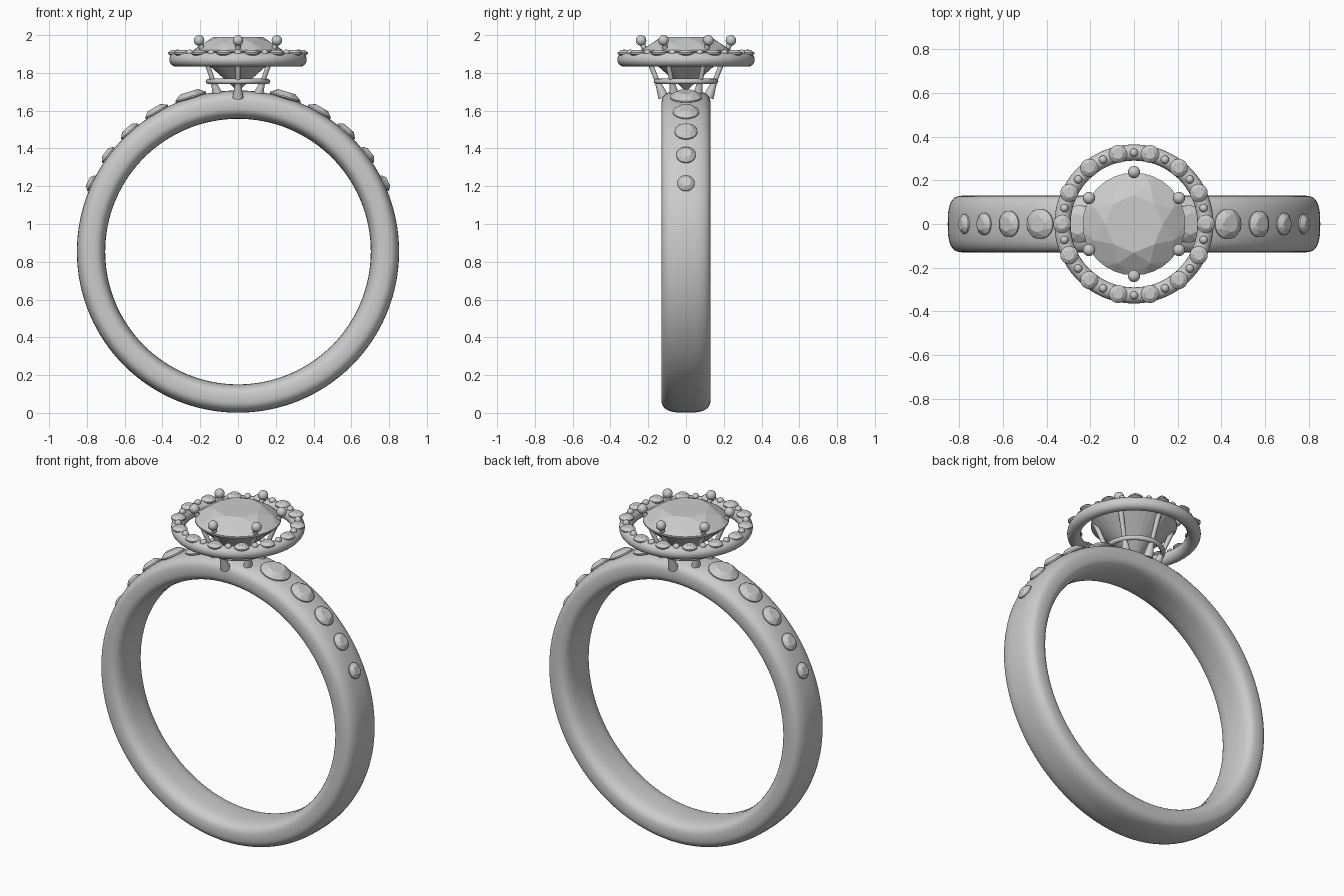
import bpy, bmesh, math
from mathutils import Vector, Matrix

if "Cube" in bpy.data.objects:
    bpy.data.objects.remove(bpy.data.objects["Cube"])

RING_Z = 0.854


def finish(name, bm, smooth=True, matrix=None):
    bmesh.ops.recalc_face_normals(bm, faces=bm.faces)
    me = bpy.data.meshes.new(name)
    bm.to_mesh(me)
    bm.free()
    for p in me.polygons:
        p.use_smooth = smooth
    ob = bpy.data.objects.new(name, me)
    bpy.context.collection.objects.link(ob)
    if matrix:
        ob.matrix_world = matrix
    return ob


def sweep(name, section, steps, matrix=None):
    """Revolve a closed (radius, height) section around z."""
    bm = bmesh.new()
    rings = []
    for i in range(steps):
        a = 2 * math.pi * i / steps
        rings.append([bm.verts.new((r * math.cos(a), r * math.sin(a), h)) for r, h in section])
    n = len(section)
    for i in range(steps):
        p, q = rings[i], rings[(i + 1) % steps]
        for j in range(n):
            k = (j + 1) % n
            bm.faces.new((p[j], q[j], q[k], p[k]))
    return finish(name, bm, True, matrix)


def oval(r, z, a, b, n, power=2.0):
    pts = []
    for i in range(n):
        t = 2 * math.pi * i / n
        c, s = math.cos(t), math.sin(t)
        e = 2 / power
        pts.append((r + a * math.copysign(abs(c) ** e, c), z + b * math.copysign(abs(s) ** e, s)))
    return pts


def gem(name, r, crown, depth, matrix, girdle=0.0):
    """Brilliant cut: hull of table, kite, girdle and pavilion points."""
    bm = bmesh.new()

    def ring(n, rad, z, off):
        for i in range(n):
            a = 2 * math.pi * (i + off) / n
            bm.verts.new((rad * math.cos(a), rad * math.sin(a), z))
    ring(8, r * 0.56, crown, 0)
    ring(8, r * 0.83, crown * 0.56, 0.5)
    ring(32, r, girdle, 0)
    ring(32, r, -girdle - 0.001, 0)
    bm.verts.new((0, 0, -depth))
    bmesh.ops.convex_hull(bm, input=bm.verts)
    bmesh.ops.dissolve_limit(bm, angle_limit=0.01, verts=bm.verts, edges=bm.edges)
    return finish(name, bm, False, matrix)


def ball(name, loc, r):
    bm = bmesh.new()
    bmesh.ops.create_uvsphere(bm, u_segments=16, v_segments=10, radius=r)
    return finish(name, bm, True, Matrix.Translation(loc))


def rod(name, p, q, r1, r2):
    p, q = Vector(p), Vector(q)
    bm = bmesh.new()
    bmesh.ops.create_cone(bm, cap_ends=True, segments=16, radius1=r1, radius2=r2, depth=(q - p).length)
    rot = (q - p).to_track_quat('Z', 'Y').to_matrix().to_4x4()
    return finish(name, bm, True, Matrix.Translation((p + q) / 2) @ rot)


# Band: soft rectangular section swept around the y axis
sweep("band", oval(0.778, 0, 0.075, 0.13, 40, 2.9), 128,
      Matrix.Translation((0, 0, RING_Z)) @ Matrix.Rotation(math.pi / 2, 4, 'X'))

# Shoulder stones, graduated down both sides
for side in (-1, 1):
    for deg, r in ((17, 0.085), (30.2, 0.069), (42, 0.06), (53.3, 0.051), (65, 0.045)):
        m = (Matrix.Translation((0, 0, RING_Z)) @ Matrix.Rotation(side * math.radians(deg), 4, 'Y')
             @ Matrix.Translation((0, 0, 0.856)))
        gem("shoulder_stone", r, 0.012 + r * 0.2, r * 0.7, m, 0.003)

# Halo ring with alternating stones and beads
sweep("halo_ring", oval(0.327, 1.87, 0.037, 0.037, 20), 96)
for i in range(14):
    a = 2 * math.pi * i / 14
    gem("halo_stone", 0.041, 0.018, 0.03,
        Matrix.Translation((0.329 * math.cos(a), 0.329 * math.sin(a), 1.904)), 0.003)
    b = a + math.pi / 14
    ball("halo_bead", (0.327 * math.cos(b), 0.327 * math.sin(b), 1.905), 0.019)

# Centre stone
gem("centre_stone", 0.235, 0.072, 0.215, Matrix.Translation((0, 0, 1.918)), 0.004)

# Basket ring and six tapered prongs with ball tips
sweep("basket_ring", oval(0.157, 1.755, 0.014, 0.014, 12), 64)
for i in range(6):
    a = math.radians(30 + 60 * i)
    c, s = math.cos(a), math.sin(a)
    rod("prong", (0.148 * c, 0.148 * s, 1.745), (0.238 * c, 0.238 * s, 1.972), 0.012, 0.015)
    rod("prong_foot", (0.118 * c, 0.118 * s, 1.67), (0.15 * c, 0.15 * s, 1.75), 0.029, 0.014)
    ball("prong_tip", (0.238 * c, 0.238 * s, 1.972), 0.028)

for ob in bpy.context.scene.objects:
    ob.select_set(ob.name.startswith("prong"))
    if ob.name.startswith("prong"):
        bpy.context.view_layer.objects.active = ob
bpy.ops.object.shade_smooth_by_angle()
